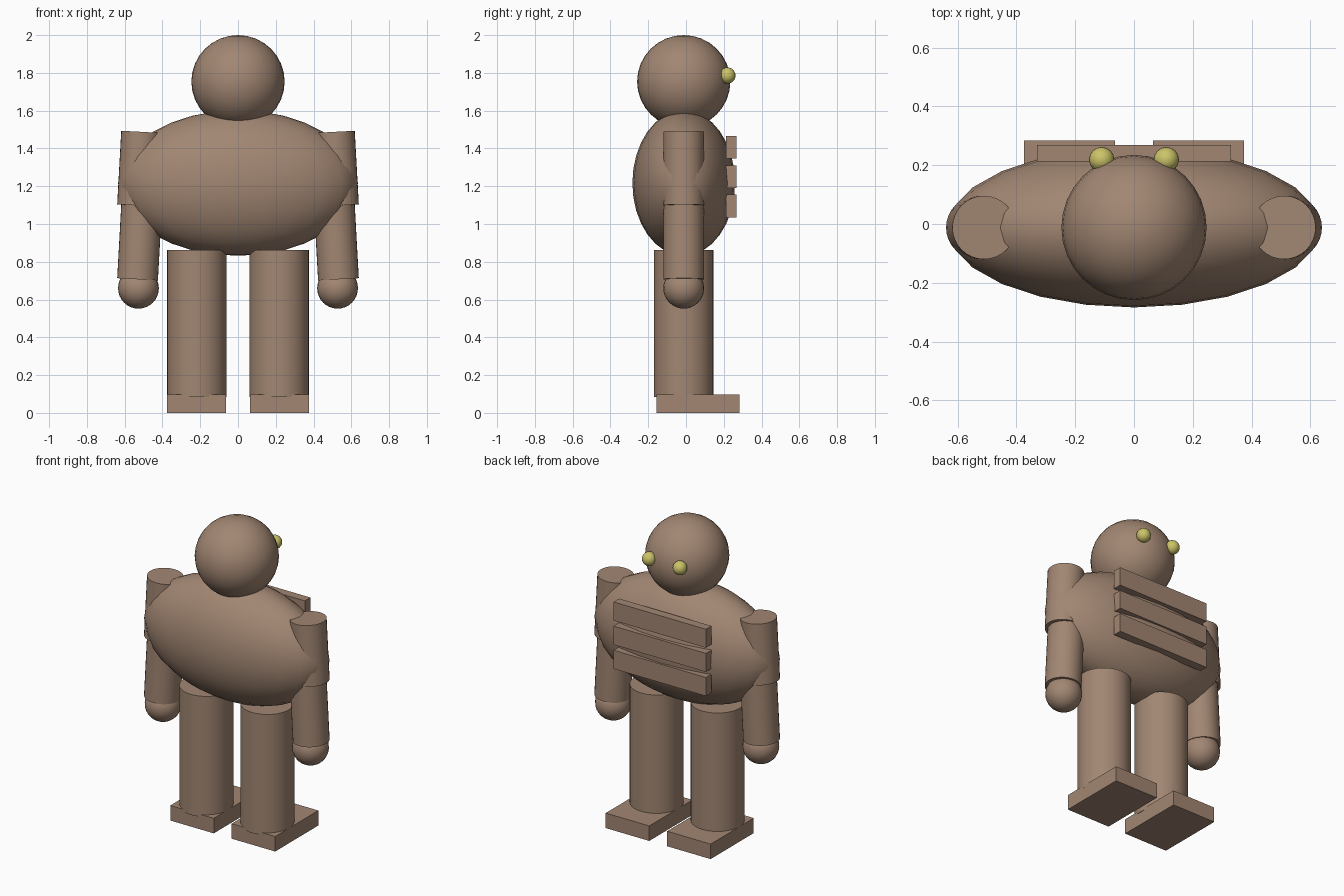
import bpy
import math

if "Cube" in bpy.data.objects:
    bpy.data.objects.remove(bpy.data.objects["Cube"])


def material(name, rgb):
    m = bpy.data.materials.new(name)
    m.diffuse_color = (*rgb, 1.0)
    m.use_nodes = True
    m.node_tree.nodes["Principled BSDF"].inputs["Base Color"].default_value = m.diffuse_color
    return m


BROWN = material("clay brown", (0.36, 0.24, 0.17))
YELLOW = material("eye yellow", (0.60, 0.55, 0.14))


def finish(name, mat):
    ob = bpy.context.object
    ob.name = name
    ob.data.materials.append(mat)
    bpy.ops.object.shade_smooth_by_angle(angle=math.radians(40))
    return ob


def ball(name, loc, radii, mat=BROWN, segs=32, rings=16):
    bpy.ops.mesh.primitive_uv_sphere_add(segments=segs, ring_count=rings, location=loc)
    bpy.context.object.scale = radii
    bpy.ops.object.transform_apply(location=False, rotation=False, scale=True)
    return finish(name, mat)


def box(name, lo, hi, mat=BROWN):
    mid = [(a + b) / 2 for a, b in zip(lo, hi)]
    bpy.ops.mesh.primitive_cube_add(size=1, location=mid)
    bpy.context.object.scale = [b - a for a, b in zip(lo, hi)]
    bpy.ops.object.transform_apply(location=False, rotation=False, scale=True)
    return finish(name, mat)


def tube(name, loc, radius, length, tilt=0.0, mat=BROWN):
    bpy.ops.mesh.primitive_cylinder_add(vertices=32, radius=radius, depth=length,
                                        location=loc, rotation=(0, tilt, 0))
    return finish(name, mat)


Y = -0.012  # shared depth of the body, head and limbs

# Torso and head
ball("torso", (0, Y, 1.217), (0.635, 0.272, 0.385), segs=24)
ball("head", (0, Y, 1.754), (0.247, 0.247, 0.246))

# Plates across the +y side of the torso
for i in range(3):
    z = 1.407 - i * 0.156
    box(f"chest_plate_{i + 1}", (-0.33, 0.212, z - 0.06), (0.33, 0.268, z + 0.06))

for side, s in (("left", -1), ("right", 1)):
    # Eyes
    ball(f"{side}_eye", (s * 0.11, 0.219, 1.786), (0.043,) * 3, YELLOW, 16, 12)
    # Arms lean slightly outward towards the hands
    tube(f"{side}_upper_arm", (s * 0.521, Y, 1.293), 0.108, 0.39, -s * 0.055)
    tube(f"{side}_forearm", (s * 0.521, Y, 0.902), 0.108, 0.39, -s * 0.055)
    ball(f"{side}_hand", (s * 0.527, Y, 0.66), (0.108,) * 3, segs=24)
    # Legs and feet
    tube(f"{side}_thigh", (s * 0.218, Y, 0.667), 0.158, 0.39)
    tube(f"{side}_shin", (s * 0.218, Y, 0.278), 0.158, 0.39)
    x0, x1 = sorted((s * 0.064, s * 0.375))
    box(f"{side}_foot", (x0, -0.156, 0), (x1, 0.284, 0.097))
